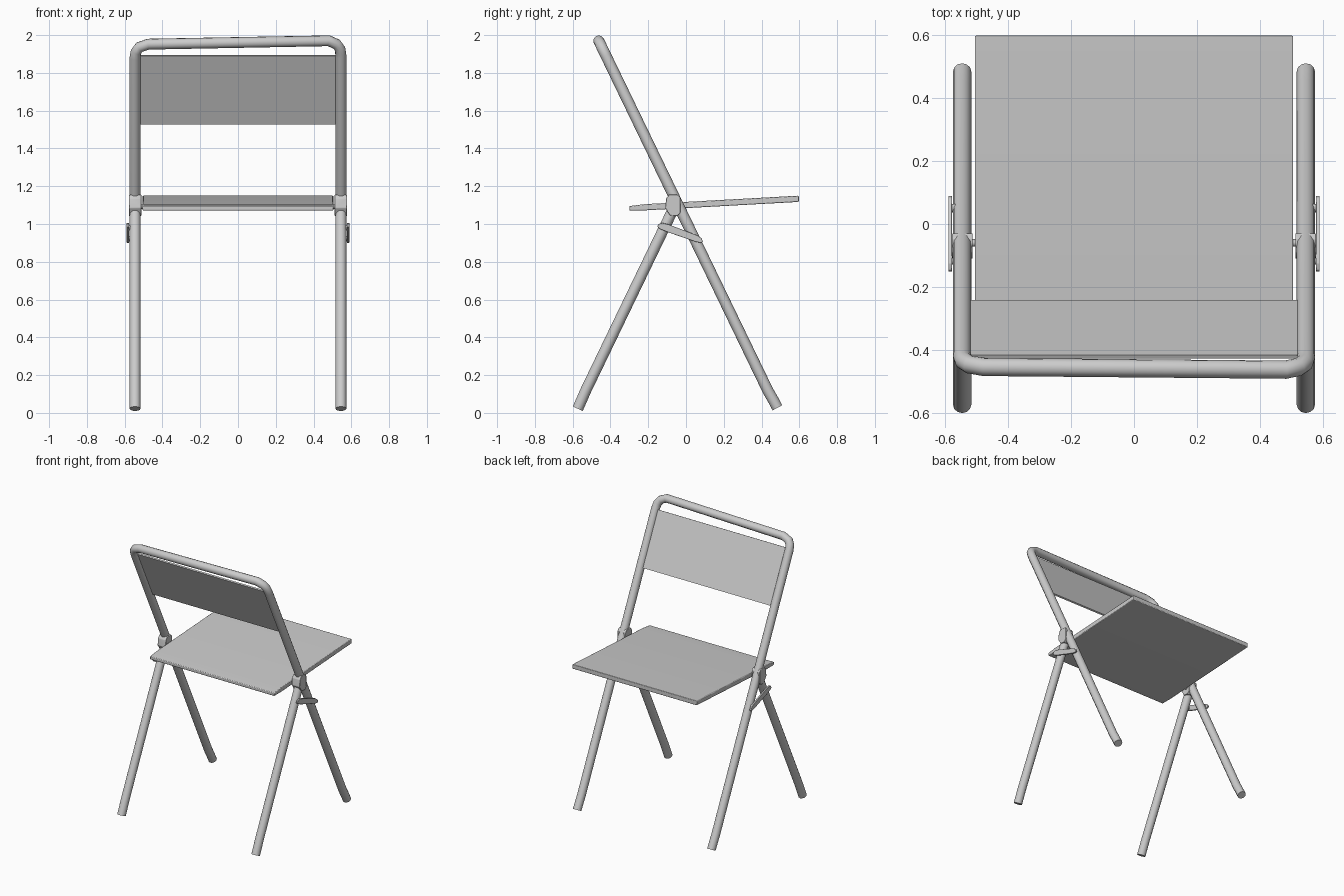
import bpy, bmesh
from mathutils import Vector

if "Cube" in bpy.data.objects:
    bpy.data.objects.remove(bpy.data.objects["Cube"])

R = 0.029      # tube radius
SIDE = 0.545   # half spacing of the legs


def frame_y(z):
    """Depth of the leaning main frame at height z."""
    return -0.462 + (1.97 - z) * 0.4835


def smooth(ob, angle=0.6):
    bpy.ops.object.select_all(action='DESELECT')
    ob.select_set(True)
    bpy.context.view_layer.objects.active = ob
    bpy.ops.object.shade_smooth_by_angle(angle=angle)


def tube(name, points, radius=R):
    cu = bpy.data.curves.new(name, 'CURVE')
    cu.dimensions = '3D'
    cu.bevel_depth = radius
    cu.bevel_resolution = 4
    cu.use_fill_caps = True
    sp = cu.splines.new('POLY')
    sp.points.add(len(points) - 1)
    for p, co in zip(sp.points, points):
        p.co = (*co, 1)
    ob = bpy.data.objects.new(name, cu)
    bpy.context.collection.objects.link(ob)
    bpy.ops.object.select_all(action='DESELECT')
    ob.select_set(True)
    bpy.context.view_layer.objects.active = ob
    bpy.ops.object.convert(target='MESH')
    ob = bpy.context.object
    smooth(ob)
    return ob


def plate(name, profile, x0, x1, bevel=0.0):
    """Extrude a (y, z) profile along x."""
    bm = bmesh.new()
    face = bm.faces.new([bm.verts.new((x0, y, z)) for y, z in profile])
    ext = bmesh.ops.extrude_face_region(bm, geom=[face])
    verts = [v for v in ext['geom'] if isinstance(v, bmesh.types.BMVert)]
    bmesh.ops.translate(bm, verts=verts, vec=(x1 - x0, 0, 0))
    bmesh.ops.recalc_face_normals(bm, faces=bm.faces)
    me = bpy.data.meshes.new(name)
    bm.to_mesh(me)
    bm.free()
    ob = bpy.data.objects.new(name, me)
    bpy.context.collection.objects.link(ob)
    if bevel:
        mod = ob.modifiers.new("edge", 'BEVEL')
        mod.width = bevel
        mod.segments = 2
        smooth(ob)
    return ob


# Main frame: one bent tube, foot to foot over the back
def leg_end(s):
    return [(s * SIDE, 0.484, 0.027), (s * SIDE, 0.462, 0.068),
            (s * SIDE, frame_y(0.12), 0.12)]


bend = [(-0.545, 1.88), (-0.54, 1.912), (-0.522, 1.936), (-0.475, 1.952),
        (0.48, 1.97), (0.522, 1.952), (0.54, 1.927), (0.545, 1.89)]
tube("main_frame", leg_end(-1) + [(x, frame_y(z), z) for x, z in bend]
     + leg_end(1)[::-1])

# Seat panel, tilted slightly
plate("seat", [(-0.30, 1.072), (-0.22, 1.072), (0.597, 1.117), (0.597, 1.15),
               (-0.22, 1.105), (-0.30, 1.095)], -0.505, 0.505, 0.004)

# Thin backrest sheet between the uprights
lo, hi = Vector((-0.246, 1.53)), Vector((-0.421, 1.892))
off = Vector((0.005, 0.0025))
plate("backrest", [lo - off, lo + off, hi + off, hi - off], -0.522, 0.522)

for side, s in (("left", -1), ("right", 1)):
    # Second pair of legs, folding against the main frame
    x = s * SIDE
    tube(f"folding_leg_{side}", [(x, -0.573, 0.022), (x, -0.554, 0.065),
                                 (x, -0.53, 0.12), (x, -0.062, 1.09)])
    # Hinge bracket clasping the crossing
    plate(f"hinge_bracket_{side}",
          [(-0.11, 1.085), (-0.105, 1.135), (-0.09, 1.155), (-0.045, 1.155),
           (-0.03, 1.14), (-0.03, 1.06), (-0.045, 1.042), (-0.085, 1.045)],
          s * 0.512, s * 0.577, 0.003)
    # Pivot into the seat edge
    tube(f"seat_pivot_{side}", [(s * 0.49, -0.06, 1.092),
                                (s * 0.54, -0.06, 1.092)], 0.012)
    # Locking link on the outside and its two pins
    plate(f"locking_link_{side}",
          [(-0.152, 0.985), (-0.146, 1.0), (-0.125, 1.006), (-0.09, 0.997),
           (0.06, 0.94), (0.082, 0.925), (0.09, 0.908), (0.08, 0.9),
           (0.05, 0.906), (-0.1, 0.958), (-0.135, 0.972)],
          s * 0.577, s * 0.589, 0.002)
    for i, (y, z) in enumerate([(-0.115, 0.98), (0.05, 0.922)]):
        tube(f"link_pin_{side}_{i + 1}", [(s * 0.55, y, z),
                                          (s * 0.587, y, z)], 0.014)
